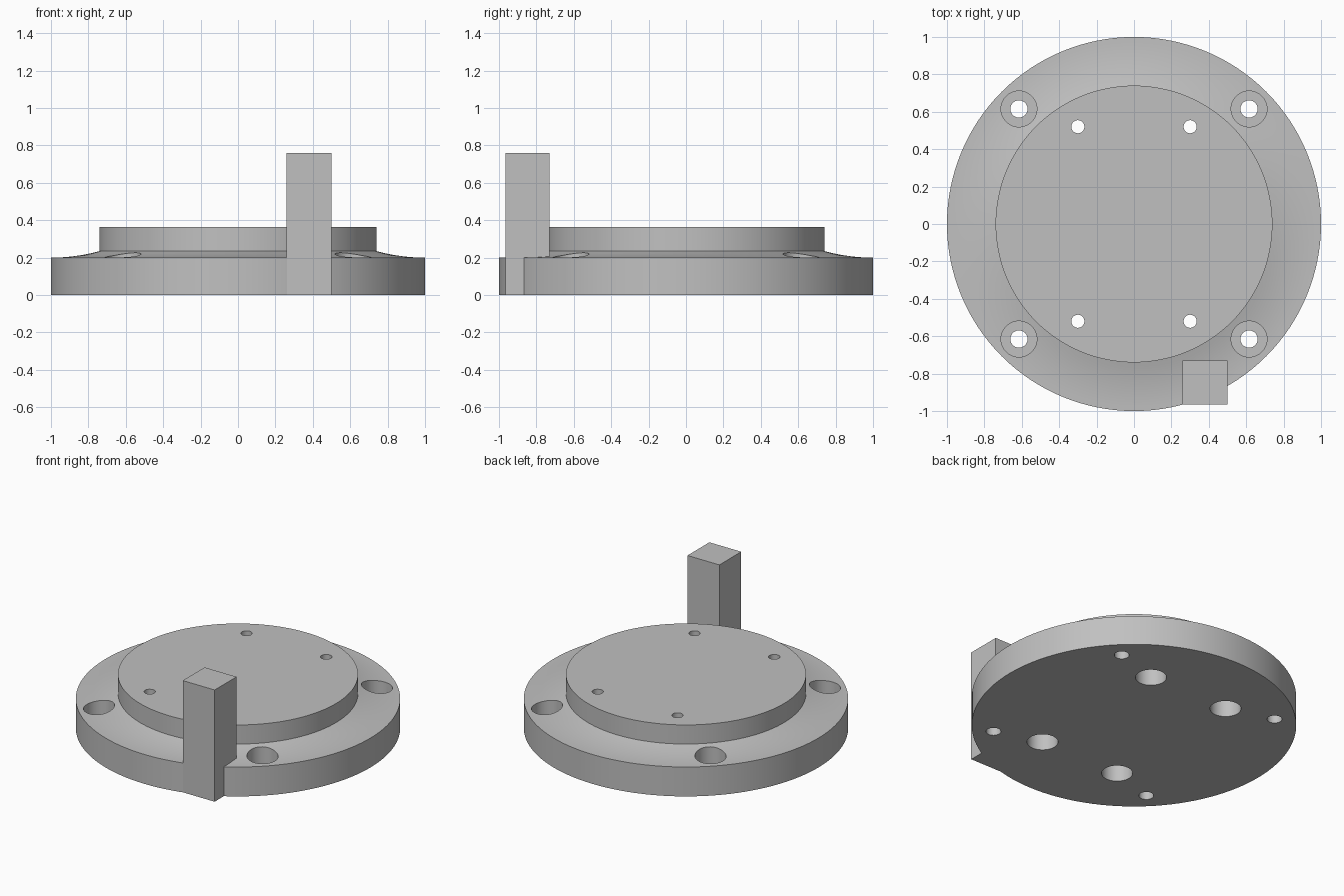
import bpy, bmesh, math

old = bpy.data.objects.get("Cube")
if old:
    bpy.data.objects.remove(old, do_unlink=True)

# Single grey finish
grey = bpy.data.materials.new("plain_grey")
grey.use_nodes = True
COLOUR = (0.53, 0.53, 0.53, 1)
grey.diffuse_color = COLOUR
grey.node_tree.nodes["Principled BSDF"].inputs["Base Color"].default_value = COLOUR


def make_object(name, bm):
    bmesh.ops.recalc_face_normals(bm, faces=bm.faces)
    mesh = bpy.data.meshes.new(name)
    bm.to_mesh(mesh)
    bm.free()
    mesh.materials.append(grey)
    obj = bpy.data.objects.new(name, mesh)
    bpy.context.collection.objects.link(obj)
    return obj


def lathe(name, profile, sides, x=0, y=0):
    """Solid of revolution from (radius, height) points, capped at both ends."""
    bm = bmesh.new()
    rings = []
    for r, z in profile:
        angles = [math.tau * i / sides for i in range(sides)]
        rings.append([bm.verts.new((x + r * math.cos(a), y + r * math.sin(a), z))
                      for a in angles])
    for low, high in zip(rings, rings[1:]):
        for i in range(sides):
            j = (i + 1) % sides
            bm.faces.new((low[i], low[j], high[j], high[i]))
    bm.faces.new(rings[0])
    bm.faces.new(rings[-1])
    return make_object(name, bm)


def boolean(target, other, operation):
    mod = target.modifiers.new(operation.lower(), "BOOLEAN")
    mod.object = other
    mod.operation = operation
    mod.solver = "EXACT"
    bpy.context.view_layer.objects.active = target
    bpy.ops.object.modifier_apply(modifier=mod.name)
    bpy.data.objects.remove(other, do_unlink=True)


# Flange with a shallow concave slope rising to the raised hub
RIM, HUB, SLOPE = 1.0, 0.74, 0.035
profile = [(RIM, 0)]
for k in range(11):
    t = k / 10
    profile.append((RIM + (HUB - RIM) * t, 0.2 + SLOPE * t * t))
profile.append((HUB, 0.365))
flange = lathe("flange_plate", profile, 128)

# Upright post, with the three edges around its -x face rounded
X0, X1, Y0, Y1, TOP = 0.26, 0.5, -0.965, -0.73, 0.76
bm = bmesh.new()
bmesh.ops.create_cube(bm, size=1)
for v in bm.verts:
    v.co.x = X0 if v.co.x < 0 else X1
    v.co.y = Y0 if v.co.y < 0 else Y1
    v.co.z = 0 if v.co.z < 0 else TOP
rounded = [e for e in bm.edges
           if all(v.co.x == X0 for v in e.verts) and any(v.co.z > 0 for v in e.verts)]
bmesh.ops.bevel(bm, geom=rounded, offset=0.045, segments=8, profile=0.5,
                affect="EDGES", clamp_overlap=True)
boolean(flange, make_object("post", bm), "UNION")

# Stepped bolt holes: outer ones sunk from above, inner ones from below
outer = [(0.046, -0.1), (0.046, 0.07), (0.096, 0.07), (0.096, 0.5)]
inner = [(0.096, -0.1), (0.096, 0.2), (0.035, 0.2), (0.035, 0.5)]
for sx in (-1, 1):
    for sy in (-1, 1):
        for steps, x, y in ((outer, 0.615, 0.615), (inner, 0.3, 0.52)):
            cutter = lathe("hole_cutter", steps, 40, sx * x, sy * y)
            cutter.hide_render = True
            boolean(flange, cutter, "DIFFERENCE")

# Smooth curved walls, keep machined edges crisp
flange.name = "flange_with_post"
bpy.ops.object.select_all(action="DESELECT")
flange.select_set(True)
bpy.context.view_layer.objects.active = flange
bpy.ops.object.shade_smooth_by_angle(angle=math.radians(14))
